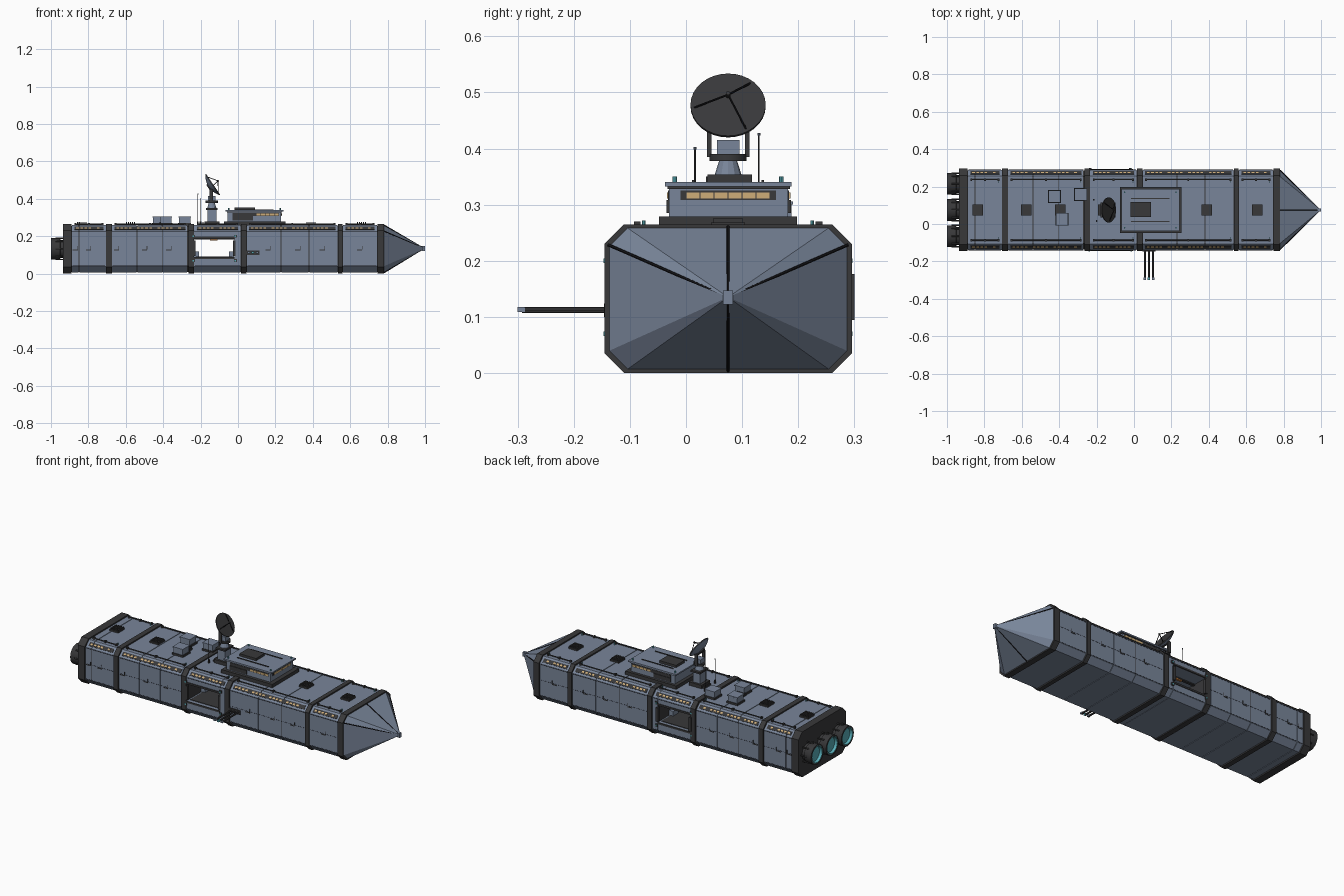
import bpy, bmesh, math
from mathutils import Vector, Matrix

if "Cube" in bpy.data.objects:
    bpy.data.objects.remove(bpy.data.objects["Cube"])

def material(name, rgb):
    m = bpy.data.materials.new(name)
    m.diffuse_color = (*rgb, 1)
    m.use_nodes = True
    m.node_tree.nodes["Principled BSDF"].inputs["Base Color"].default_value = m.diffuse_color
    return m

MATS = [material("slate_hull", (0.19, 0.235, 0.32)), material("dark_metal", (0.04, 0.04, 0.042)),
        material("black_seam", (0.008, 0.008, 0.01)), material("amber_window", (0.62, 0.42, 0.19)),
        material("teal_light", (0.10, 0.42, 0.48)), material("orange_lamp", (0.6, 0.22, 0.05))]
HULL, DARK, BLACK, AMBER, TEAL, ORANGE = range(6)
YC, ZC = 0.075, 0.1325

class Part:
    """Collects primitives into one named object."""
    def __init__(self, name):
        self.name, self.bm = name, bmesh.new()

    def loft(self, rings, mat, caps=True):
        rows = [[self.bm.verts.new(p) for p in r] for r in rings]
        n = len(rows[0])
        faces = [self.bm.faces.new((a[i], a[(i + 1) % n], b[(i + 1) % n], b[i]))
                 for a, b in zip(rows, rows[1:]) for i in range(n)]
        if caps:
            faces += [self.bm.faces.new(rows[0][::-1]), self.bm.faces.new(rows[-1])]
        for f in faces:
            f.material_index = mat

    def prism(self, yz, x0, x1, mat):
        self.loft([[(x, y, z) for y, z in yz] for x in (x0, x1)], mat)

    def box(self, x0, x1, y0, y1, z0, z1, mat):
        self.prism([(y0, z0), (y1, z0), (y1, z1), (y0, z1)], x0, x1, mat)

    def lathe(self, origin, axis, profile, mat, n=24, caps=True):
        q = Vector(axis).to_track_quat('Z', 'Y')
        self.loft([[Vector(origin) + q @ Vector((r * math.cos(2 * math.pi * i / n), r * math.sin(2 * math.pi * i / n), h))
                    for i in range(n)] for r, h in profile], mat, caps)

    def rod(self, a, b, r, mat, n=8):
        d = Vector(b) - Vector(a)
        self.lathe(a, d, [(r, 0), (r, d.length)], mat, n)

    def strip(self, p, q, t0, t1, thick, x0, x1, mat):
        """Thin plate lying on the cross-section edge p-q."""
        p, q = Vector(p), Vector(q)
        d = (q - p).normalized()
        out = Vector((d.y, -d.x)) * thick
        a, b = p.lerp(q, t0), p.lerp(q, t1)
        self.prism([a - out, b - out, b + out, a + out], x0, x1, mat)

    def finish(self):
        bmesh.ops.recalc_face_normals(self.bm, faces=self.bm.faces)
        me = bpy.data.meshes.new(self.name)
        self.bm.to_mesh(me)
        self.bm.free()
        for m in MATS:
            me.materials.append(m)
        me.shade_smooth()
        me.set_sharp_from_angle(angle=math.radians(20))
        bpy.context.collection.objects.link(bpy.data.objects.new(self.name, me))

def octagon(inset=0.0):
    w, h, c = 0.2205 - inset, 0.1325 - inset, 0.035 - inset * 0.4
    pts = [(-w + c, -h), (w - c, -h), (w, -h + c), (w, h - c), (w - c, h), (-w + c, h), (-w, h - c), (-w, -h + c)]
    return [(YC + y, ZC + z) for y, z in pts]

SKIN, CORE = octagon(0.006), octagon(0.009)
HX0, HX1, HZ0, HZ1 = -0.235, -0.02, 0.088, 0.188      # hangar opening

def lower(p): return [p[7], p[0], p[1], p[2], (p[2][0], HZ0), (p[7][0], HZ0)]
def upper(p): return [p[3], p[4], p[5], p[6], (p[6][0], HZ1), (p[3][0], HZ1)]

# Hull: dark core, with panel slices leaving fine seams
cells = [(-0.89, -0.85), (-0.85, -0.705), (-0.675, -0.54), (-0.54, -0.405), (-0.405, -0.27), (-0.02, 0.015),
         (0.045, 0.23), (0.23, 0.38), (0.38, 0.535), (0.56, 0.745)]
hull = Part("hull")
for x0, x1 in ((-0.92, HX0), (HX1, 0.77)):
    hull.prism(CORE, x0, x1, DARK)
for cut in (lower, upper):
    hull.prism(cut(SKIN), HX0, HX1, HULL)
g = 0.0018
for x0, x1 in cells:
    hull.prism(SKIN, x0 + g, x1 - g, HULL)
hull.finish()

# Structural bands around the hull
bands = Part("hull_bands")
for x0, x1 in ((-0.935, -0.89), (-0.705, -0.675), (-0.265, -0.235), (0.015, 0.045), (0.535, 0.56), (0.745, 0.78)):
    bands.prism(octagon(), x0, x1, DARK)
bands.finish()

# Lengthwise seams, lit window strips, deck rails
seams, windows, rails = Part("panel_seams"), Part("window_strips"), Part("deck_rails")
spans = [(-0.885, -0.71), (-0.67, -0.27), (-0.23, 0.01), (0.05, 0.53), (0.565, 0.74)]
for x0, x1 in spans:
    for a, b in ((2, 3), (6, 7)):
        p, q = SKIN[a], SKIN[b]
        for t in (0.02, 0.5, 0.98):
            if t == 0.5 and x0 == -0.23:
                continue
            th = 0.0018 if t == 0.5 else 0.004
            seams.strip(p, q, t - th, t + th, 0.001, x0, x1, BLACK)
    for a, b in ((3, 4), (5, 6)):
        windows.strip(SKIN[a], SKIN[b], 0.25, 0.75, 0.002, x0 + 0.01, x1 - 0.01, DARK)
        n = int((x1 - x0 - 0.04) / 0.022)
        for i in range(n):
            if i % 5 != 4:
                x = x0 + 0.02 + i * 0.022
                windows.strip(SKIN[a], SKIN[b], 0.4, 0.6, 0.003, x, x + 0.014, AMBER)
    for s in (-1, 1):
        y = YC + s * 0.162
        rails.rod((x0 + 0.01, y, 0.264), (x1 - 0.01, y, 0.264), 0.003, DARK)
        for x in (x0 + 0.015, (x0 + x1) / 2, x1 - 0.015):
            rails.box(x - 0.005, x + 0.005, y - 0.006, y + 0.006, 0.258, 0.270, DARK)
        rails.rod((x1 - 0.015, y - s * 0.012, 0.258), (x1 - 0.015, y - s * 0.012, 0.272), 0.003, TEAL)
# Small handles and hatches on both sides
for x in (-0.87, -0.8, -0.65, -0.5, -0.37, 0.16, 0.32, 0.45, 0.65):
    for y in (SKIN[7][0], SKIN[2][0]):
        seams.box(x - 0.014, x + 0.014, y - 0.002, y + 0.002, 0.124, 0.129, DARK)
        seams.box(x + 0.012, x + 0.015, y - 0.002, y + 0.002, 0.129, 0.148, DARK)
for p in (seams, windows, rails):
    p.finish()

# Faceted nose with dark ridge strips and tip block
nose = Part("nose")
base, tip = octagon(0.004), Vector((0.995, YC, 0.135))
nose.loft([[(0.775, y, z) for y, z in base],
           [tip + Vector((0, (y - YC) * 0.02, (z - ZC) * 0.02)) for y, z in base]], HULL)
nose.box(0.982, 1.0, YC - 0.009, YC + 0.009, 0.122, 0.147, HULL)
for y, z in ((YC, 0.261), (YC, 0.004), (-0.138, 0.228), (0.288, 0.228)):
    a = Vector((0.78, y, z))
    nose.rod(a, a.lerp(tip, 0.93), 0.0028, BLACK, 6)
nose.finish()

# Three engine bells on the dark stern
engines = Part("engines")
for y in (YC - 0.14, YC, YC + 0.14):
    o = (-0.93, y, ZC)
    engines.lathe(o, (-1, 0, 0), [(0.048, 0), (0.048, 0.018), (0.055, 0.022), (0.058, 0.05), (0.058, 0.07),
                                  (0.050, 0.07), (0.042, 0.025)], DARK, 28)
    engines.lathe(o, (-1, 0, 0), [(0.0505, 0.055), (0.0505, 0.0695), (0.046, 0.0695), (0.042, 0.055)], TEAL, 28)
    engines.lathe(o, (-1, 0, 0), [(0.04, 0.02), (0.04, 0.028), (0.015, 0.045)], HULL, 28)
    for i in range(8):
        a = math.pi * i / 4
        dy, dz = 0.057 * math.cos(a), 0.057 * math.sin(a)
        engines.rod((-0.93, y + dy, ZC + dz), (-0.975, y + dy, ZC + dz), 0.004, DARK, 6)
engines.finish()

# Hangar passing right through the hull: frames, lamps, deck, cargo
hangar = Part("hangar")
for y0, y1, s in ((-0.144, -0.13, -1), (0.285, 0.3, 1)):
    for x in (HX0 - 0.006, HX1 - 0.008):
        hangar.box(x, x + 0.014, y0, y1, HZ0 + 0.006, HZ1 - 0.012, DARK)
    for z in (HZ0 - 0.01, HZ1):
        hangar.box(HX0, HX1, y0, min(y1, 0.2935), z, z + 0.01, DARK)
    for x in (HX0 - 0.004, HX1 + 0.006):
        for z in (0.07, 0.2):
            y = YC + s * 0.216
            hangar.box(x - 0.008, x + 0.008, y - 0.004, y + 0.004, z - 0.008, z + 0.008, DARK)
            hangar.box(x - 0.004, x + 0.004, y - 0.006, y + 0.006, z - 0.004, z + 0.004, TEAL)
hangar.box(HX0 + 0.01, HX1 - 0.01, -0.12, 0.27, HZ0, HZ0 + 0.003, DARK)
for y in (-0.05, 0.075, 0.2):
    hangar.box(HX0, HX1, y - 0.008, y + 0.008, HZ1 - 0.006, HZ1, DARK)
    hangar.box(-0.15, -0.11, y - 0.006, y + 0.006, HZ1 - 0.012, HZ1 - 0.006, ORANGE)
for x, y in ((-0.222, 0.02), (-0.222, 0.13), (-0.034, 0.05), (-0.034, 0.16)):
    hangar.box(x - 0.013, x + 0.013, y - 0.025, y + 0.025, HZ0, HZ0 + 0.03, HULL)
hangar.finish()

# Deck vents with slats
vents = Part("deck_vents")
for x in (-0.835, -0.575, -0.395, -0.165, 0.39, 0.66):
    vents.box(x - 0.028, x + 0.028, YC - 0.03, YC + 0.03, 0.255, 0.268, DARK)
    for i in range(5):
        xs = x - 0.022 + i * 0.011
        vents.box(xs - 0.003, xs + 0.003, YC - 0.027, YC + 0.027, 0.266, 0.275, DARK)
vents.finish()

# Equipment boxes on deck
boxes = Part("deck_boxes")
for x, y in ((-0.425, 0.147), (-0.285, 0.158), (-0.385, 0.025)):
    boxes.box(x - 0.035, x + 0.035, y - 0.034, y + 0.034, 0.255, 0.27, DARK)
    boxes.box(x - 0.03, x + 0.03, y - 0.03, y + 0.03, 0.27, 0.302, HULL)
    boxes.box(x - 0.033, x + 0.033, y - 0.033, y + 0.033, 0.300, 0.306, HULL)
boxes.finish()

# Bridge deckhouse
bridge = Part("bridge")
bridge.box(-0.075, 0.255, -0.048, 0.198, 0.255, 0.279, DARK)
bridge.box(-0.055, 0.23, -0.03, 0.182, 0.279, 0.332, HULL)
bridge.box(-0.067, 0.243, -0.037, 0.188, 0.332, 0.34, HULL)
bridge.box(-0.059, 0.234, -0.033, 0.185, 0.328, 0.332, DARK)
bridge.box(0.228, 0.232, -0.01, 0.16, 0.308, 0.325, DARK)
for i in range(6):
    bridge.box(0.23, 0.234, 0.001 + i * 0.025, 0.024 + i * 0.025, 0.311, 0.322, AMBER)
for y in (-0.03, 0.182):
    bridge.box(-0.03, 0.22, y - 0.002, y + 0.002, 0.308, 0.325, DARK)
    bridge.box(-0.03, 0.08, y - 0.005, y + 0.005, 0.285, 0.308, DARK)
    for i in range(5):
        bridge.box(0.1 + i * 0.024, 0.121 + i * 0.024, y - 0.004, y + 0.004, 0.311, 0.322, AMBER)
bridge.box(-0.018, 0.09, 0.038, 0.118, 0.34, 0.354, DARK)
for s in (-1, 1):
    bridge.box(-0.015, 0.19, YC + s * 0.062 - 0.002, YC + s * 0.062 + 0.002, 0.34, 0.344, DARK)
    for x in (-0.05, 0.225):
        bridge.rod((x, YC + s * 0.095, 0.339), (x, YC + s * 0.095, 0.35), 0.004, TEAL)
bridge.finish()

# Sensor mast and dish
mast = Part("dish_mast")
mx = -0.14
mast.box(mx - 0.04, mx + 0.04, YC - 0.04, YC + 0.04, 0.255, 0.279, DARK)
mast.box(mx - 0.024, mx + 0.024, YC - 0.028, YC + 0.028, 0.279, 0.34, HULL)
mast.box(mx - 0.03, mx + 0.03, YC - 0.039, YC + 0.039, 0.34, 0.35, DARK)
mast.lathe((mx, YC, 0.35), (0, 0, 1), [(0.025, 0), (0.016, 0.028)], HULL, 12)
mast.lathe((mx, YC, 0.378), (0, 0, 1), [(0.033, 0), (0.033, 0.012)], DARK, 20)
mast.box(mx - 0.02, mx + 0.02, YC - 0.02, YC + 0.02, 0.39, 0.415, HULL)
for s in (-1, 1):
    y = YC + s * 0.034
    mast.box(mx - 0.012, mx + 0.006, y - 0.004, y + 0.004, 0.385, 0.45, DARK)
mast.rod((mx - 0.006, YC - 0.036, 0.447), (mx - 0.006, YC + 0.036, 0.447), 0.006, DARK)
mast.finish()
dish = Part("dish")
c, nrm = Vector((-0.135, YC, 0.477)), Vector((0.83, 0, 0.56)).normalized()
curve = [(r, 0.022 * ((r / 0.065) ** 2 - 1)) for r in (0.004, 0.02, 0.036, 0.052, 0.065)]
dish.lathe(c, nrm, [(r, h - 0.004) for r, h in curve] + curve[::-1], HULL, 32)
dish.lathe(c, nrm, [(0.0635, -0.003), (0.067, -0.003), (0.067, 0.002), (0.0635, 0.002)], DARK, 32)
dish.rod(c - nrm * 0.03, c - nrm * 0.02, 0.018, DARK, 12)
up = Vector((-nrm.z, 0, nrm.x))
focus = c + nrm * 0.034
for deg in (50, 185, -58):
    a = math.radians(deg)
    rim = c + (Vector((0, 1, 0)) * math.cos(a) + up * math.sin(a)) * 0.062
    dish.rod(rim, focus, 0.002, BLACK, 6)
dish.rod(focus - nrm * 0.006, focus + nrm * 0.005, 0.004, DARK)
dish.finish()

# Whip antennas
whips = Part("antennas")
for x, y, z in ((-0.215, 0.13, 0.425), (-0.2, 0.016, 0.4)):
    whips.rod((x, y, 0.255), (x, y, z), 0.0016, DARK, 6)
    whips.rod((x, y, 0.255), (x, y, 0.28), 0.005, DARK)
    whips.rod((x, y, z - 0.002), (x, y, z + 0.003), 0.0025, HULL)
whips.finish()

# Triple side gun
guns = Part("side_guns")
guns.box(0.045, 0.115, -0.146, -0.13, 0.1, 0.124, DARK)
for x in (0.058, 0.08, 0.102):
    guns.rod((x, -0.14, 0.112), (x, -0.292, 0.112), 0.0055, DARK)
    guns.box(x - 0.0065, x + 0.0065, -0.3, -0.287, 0.109, 0.118, TEAL if x == 0.08 else HULL)
guns.finish()
